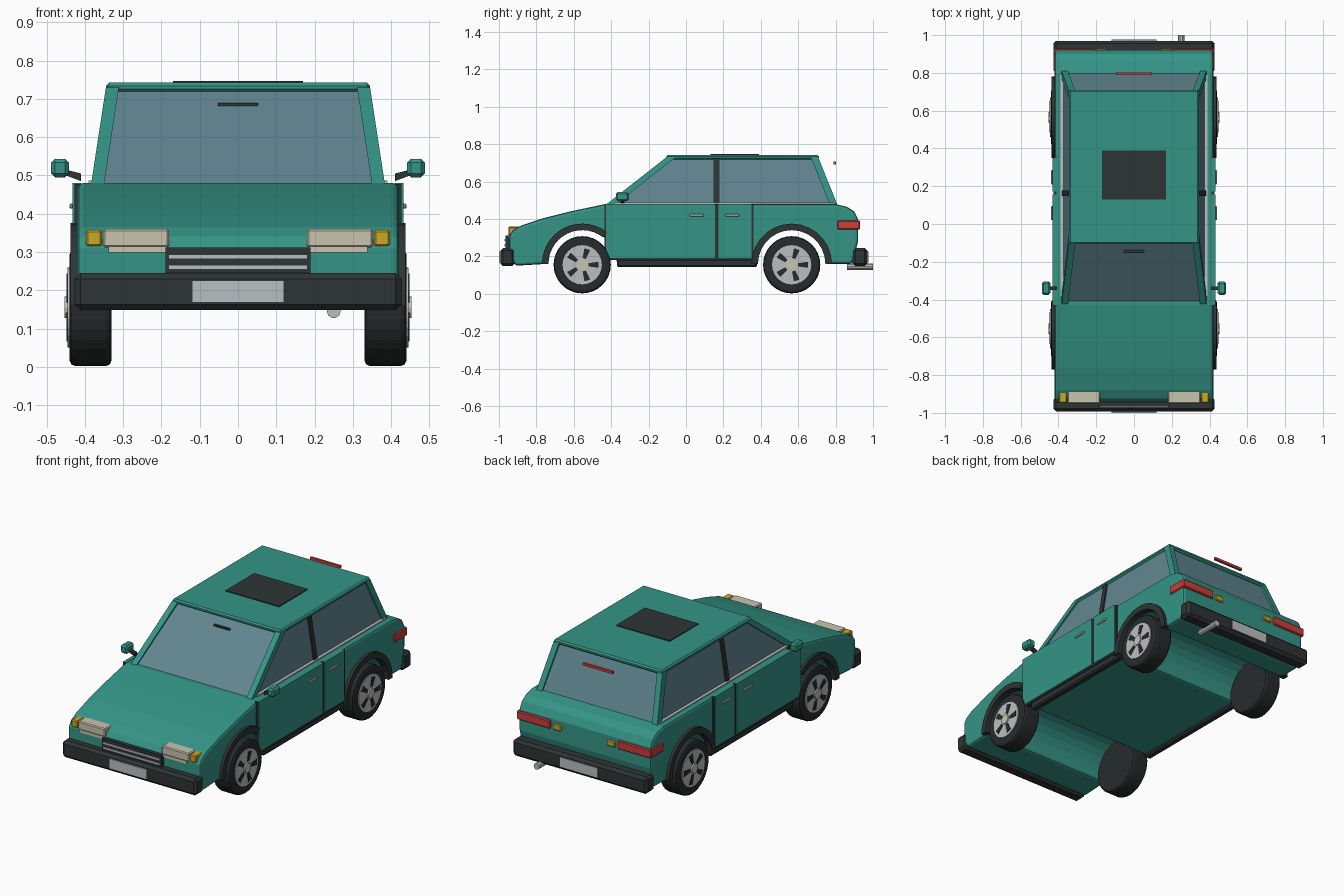
import bpy, bmesh, math

if "Cube" in bpy.data.objects:
    bpy.data.objects.remove(bpy.data.objects["Cube"])


def material(name, r, g, b):
    m = bpy.data.materials.new(name)
    m.diffuse_color = (r, g, b, 1)
    m.use_nodes = True
    m.node_tree.nodes["Principled BSDF"].inputs["Base Color"].default_value = m.diffuse_color
    return m


TEAL = material("teal_paint", 0.035, 0.30, 0.24)
GLASS = material("blue_grey_glass", 0.12, 0.24, 0.28)
DARK = material("dark_trim", 0.027, 0.034, 0.034)
TYRE = material("tyre_rubber", 0.02, 0.024, 0.024)
SILVER = material("silver", 0.50, 0.52, 0.54)
CREAM = material("cream_lens", 0.60, 0.55, 0.43)
AMBER = material("amber_lens", 0.60, 0.40, 0.02)
RED = material("red_lens", 0.60, 0.05, 0.045)


def add(name, verts, faces, mat, mirror=False, bevel=0, segments=1):
    """Mesh in world coordinates, optionally bevelled and mirrored across x."""
    me = bpy.data.meshes.new(name)
    me.from_pydata(verts, [], faces)
    bm = bmesh.new()
    bm.from_mesh(me)
    bmesh.ops.recalc_face_normals(bm, faces=bm.faces)
    bm.to_mesh(me)
    bm.free()
    me.materials.append(mat)
    ob = bpy.data.objects.new(name, me)
    bpy.context.collection.objects.link(ob)
    if bevel:
        b = ob.modifiers.new("bevel", 'BEVEL')
        b.width, b.segments = bevel, segments
        b.limit_method, b.angle_limit = 'ANGLE', math.radians(40)
    if mirror:
        ob.modifiers.new("mirror", 'MIRROR').use_axis = (True, False, False)
    return ob


def loft(name, a, b, mat, **kw):
    """Solid between two matching loops of points."""
    n = len(a)
    faces = [list(range(n)), list(range(n, 2 * n))]
    faces += [(i, (i + 1) % n, n + (i + 1) % n, n + i) for i in range(n)]
    return add(name, list(a) + list(b), faces, mat, **kw)


def prism(name, profile, x0, x1, mat, **kw):
    return loft(name, [(x0, y, z) for y, z in profile],
                [(x1, y, z) for y, z in profile], mat, **kw)


def box(name, x0, x1, y0, y1, z0, z1, mat, **kw):
    return prism(name, [(y0, z0), (y1, z0), (y1, z1), (y0, z1)], x0, x1, mat, **kw)


def rect(x, y, z, sx, sy):
    return [(x + i * sx / 2, y + j * sy / 2, z)
            for i, j in ((-1, -1), (1, -1), (1, 1), (-1, 1))]


def post(name, p, q, sx, sy, mat, **kw):
    return loft(name, rect(*p, sx, sy), rect(*q, sx, sy), mat, **kw)


def arc(cy, cz, r, a0, a1, n):
    return [(cy + r * math.cos(math.radians(a0 + (a1 - a0) * i / n)),
             cz + r * math.sin(math.radians(a0 + (a1 - a0) * i / n)))
            for i in range(n + 1)]


FRONT_Y, REAR_Y, AXLE_Z = -0.555, 0.565, 0.155

# Lower body: side profile with open wheel arches
body = [(-0.91, 0.15), (-0.945, 0.19), (-0.945, 0.31), (-0.925, 0.34), (-0.88, 0.365),
        (-0.76, 0.405), (-0.62, 0.44), (-0.43, 0.48), (0.80, 0.48), (0.86, 0.465),
        (0.90, 0.44), (0.92, 0.40), (0.92, 0.28), (0.89, 0.16)]
body += arc(REAR_Y, 0.16, 0.185, 0, 180, 14) + arc(FRONT_Y, 0.16, 0.185, 0, 180, 14)
prism("body", body, -0.42, 0.42, TEAL, bevel=0.015, segments=2)

# Doors, gaps, handles and sills
box("door_backing", 0.405, 0.427, -0.435, 0.36, 0.18, 0.478, DARK, mirror=True)
box("front_door", 0.41, 0.432, -0.428, 0.155, 0.19, 0.48, TEAL, mirror=True)
box("rear_door", 0.41, 0.432, 0.173, 0.35, 0.19, 0.48, TEAL, mirror=True)
for label, y in (("front", 0.02), ("rear", 0.21)):
    box(label + "_door_handle", 0.43, 0.44, y, y + 0.075, 0.413, 0.427, SILVER,
        mirror=True, bevel=0.003)
box("sill", 0.385, 0.425, -0.37, 0.38, 0.143, 0.185, DARK, mirror=True, bevel=0.008)

# Wheel arch trims
for label, y, a0 in (("front", FRONT_Y, 52), ("rear", REAR_Y, 0)):
    ring = arc(y, 0.16, 0.215, a0, 180, 14) + arc(y, 0.16, 0.18, 180, a0, 14)
    prism(label + "_arch_trim", ring, 0.395, 0.437, DARK, mirror=True)

# Wheels: tyre, rim, five dark slots and a hub cap
for label, y in (("front", FRONT_Y), ("rear", REAR_Y)):
    def disc(r, n):
        return arc(y, AXLE_Z, r, 0, 360, n)[:-1]
    prism(label + "_tyre", disc(0.153, 32), 0.33, 0.44, TYRE, mirror=True,
          bevel=0.015, segments=2)
    prism(label + "_rim", disc(0.105, 24), 0.42, 0.445, SILVER, mirror=True)
    for k in range(5):
        t = math.radians(72 * k)
        c, s = math.cos(t), math.sin(t)
        slot = [(y + u * c - v * s, AXLE_Z + u * s + v * c) for u, v in
                ((0.035, -0.009), (0.088, -0.016), (0.088, 0.016), (0.035, 0.009))]
        prism(label + "_rim_slot", slot, 0.443, 0.448, TYRE, mirror=True)
    prism(label + "_hub_cap", disc(0.028, 12), 0.44, 0.453, CREAM, mirror=True)

# Cabin glass, tapering towards the roof
loft("cabin_glass",
     [(-0.375, -0.415, 0.475), (0.375, -0.415, 0.475), (0.375, 0.80, 0.475), (-0.375, 0.80, 0.475)],
     [(-0.335, -0.09, 0.725), (0.335, -0.09, 0.725), (0.335, 0.695, 0.725), (-0.335, 0.695, 0.725)],
     GLASS)

# Pillars and window trims
post("front_pillar", (0.367, -0.405, 0.475), (0.328, -0.08, 0.73), 0.034, 0.05, TEAL, mirror=True)
post("rear_pillar", (0.367, 0.79, 0.475), (0.328, 0.687, 0.73), 0.034, 0.04, TEAL, mirror=True)
post("middle_pillar", (0.373, 0.163, 0.475), (0.333, 0.163, 0.725), 0.02, 0.03, DARK, mirror=True)
box("window_chrome", 0.37, 0.39, -0.38, 0.79, 0.475, 0.487, SILVER, mirror=True)

# Roof and sunroof
box("roof", -0.345, 0.345, -0.105, 0.71, 0.717, 0.742, TEAL, bevel=0.008)
box("sunroof", -0.17, 0.17, 0.13, 0.39, 0.74, 0.747, DARK)

# Interior mirror strip and high brake light
box("mirror_strip", -0.052, 0.052, -0.15, -0.13, 0.681, 0.689, DARK)
box("high_brake_light", -0.095, 0.095, 0.788, 0.802, 0.692, 0.706, RED)

# Side mirrors
box("side_mirror", 0.442, 0.488, -0.375, -0.305, 0.495, 0.543, TEAL, mirror=True, bevel=0.01)
loft("mirror_stalk", [(0.41, -0.35, 0.485), (0.41, -0.33, 0.485), (0.41, -0.33, 0.505), (0.41, -0.35, 0.505)],
     [(0.45, -0.35, 0.5), (0.45, -0.33, 0.5), (0.45, -0.33, 0.515), (0.45, -0.35, 0.515)],
     DARK, mirror=True)

# Bumpers and blank plates
box("front_bumper", -0.427, 0.427, -0.993, -0.915, 0.148, 0.245, DARK, bevel=0.015)
box("rear_bumper", -0.427, 0.427, 0.89, 0.97, 0.148, 0.245, DARK, bevel=0.015)
box("front_plate", -0.12, 0.12, -1.0, -0.99, 0.168, 0.225, SILVER)
box("rear_plate", -0.12, 0.12, 0.966, 0.976, 0.168, 0.225, SILVER)

# Grille with silver bars
box("grille", -0.19, 0.19, -0.965, -0.92, 0.235, 0.312, DARK)
for z in (0.26, 0.287):
    box("grille_bar", -0.182, 0.182, -0.971, -0.96, z - 0.006, z + 0.006, SILVER)

# Headlights and indicators
box("headlight", 0.18, 0.352, -0.95, -0.88, 0.312, 0.36, CREAM, mirror=True, bevel=0.005)
box("headlight_lower", 0.185, 0.338, -0.95, -0.91, 0.298, 0.314, CREAM, mirror=True)
box("front_indicator", 0.355, 0.397, -0.948, -0.88, 0.315, 0.357, AMBER, mirror=True, bevel=0.005)

# Tail lights
box("tail_light", 0.215, 0.427, 0.81, 0.93, 0.343, 0.392, RED, mirror=True, bevel=0.005)
box("rear_indicator", 0.145, 0.198, 0.88, 0.93, 0.345, 0.378, AMBER, mirror=True, bevel=0.005)

# Exhaust pipe
pipe = [(0.25 + 0.018 * math.cos(k * math.pi / 5), 0.145 + 0.018 * math.sin(k * math.pi / 5))
        for k in range(10)]
loft("exhaust", [(x, 0.86, z) for x, z in pipe], [(x, 1.0, z) for x, z in pipe], SILVER)
